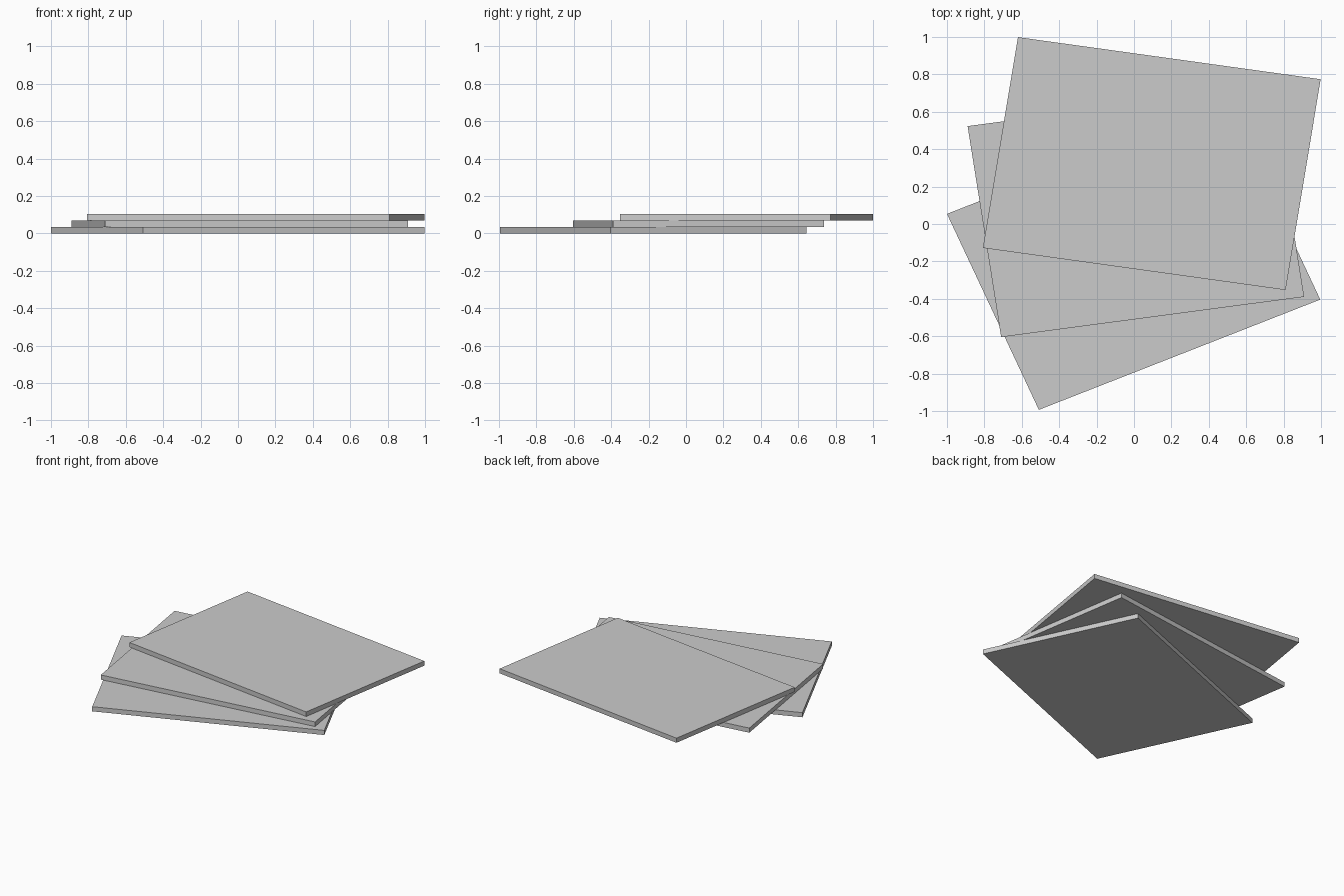
import bpy
import bmesh
from math import radians
from mathutils import Matrix

default = bpy.data.objects.get("Cube")
if default:
    bpy.data.objects.remove(default, do_unlink=True)

# One plain grey for every slab
grey = bpy.data.materials.new("grey")
grey.use_nodes = True
colour = (0.6, 0.6, 0.6, 1)
grey.diffuse_color = colour
grey.node_tree.nodes["Principled BSDF"].inputs["Base Color"].default_value = colour

WIDTH, DEPTH, THICK = 1.637, 1.247, 0.0345
SQUASH = 0.914  # the whole stack is slightly compressed front to back


def slab(name, x, y, level, angle):
    """Flat rectangular slab, turned about z and then squashed in y."""
    bm = bmesh.new()
    bmesh.ops.create_cube(bm, size=1)
    bm.transform(
        Matrix.Translation((x, y, THICK * (level + 0.5)))
        @ Matrix.Diagonal((1, SQUASH, 1, 1))
        @ Matrix.Rotation(radians(angle), 4, "Z")
        @ Matrix.Diagonal((WIDTH, DEPTH, THICK, 1))
    )
    mesh = bpy.data.meshes.new(name)
    bm.to_mesh(mesh)
    bm.free()
    mesh.materials.append(grey)
    bpy.context.collection.objects.link(bpy.data.objects.new(name, mesh))


# Fanned stack, from the ground up
slab("bottom_slab", -0.002, -0.175, 0, 23.2)
slab("middle_slab", 0.01, 0.067, 1, 8.27)
slab("top_slab", 0.095, 0.323, 2, -8.65)
